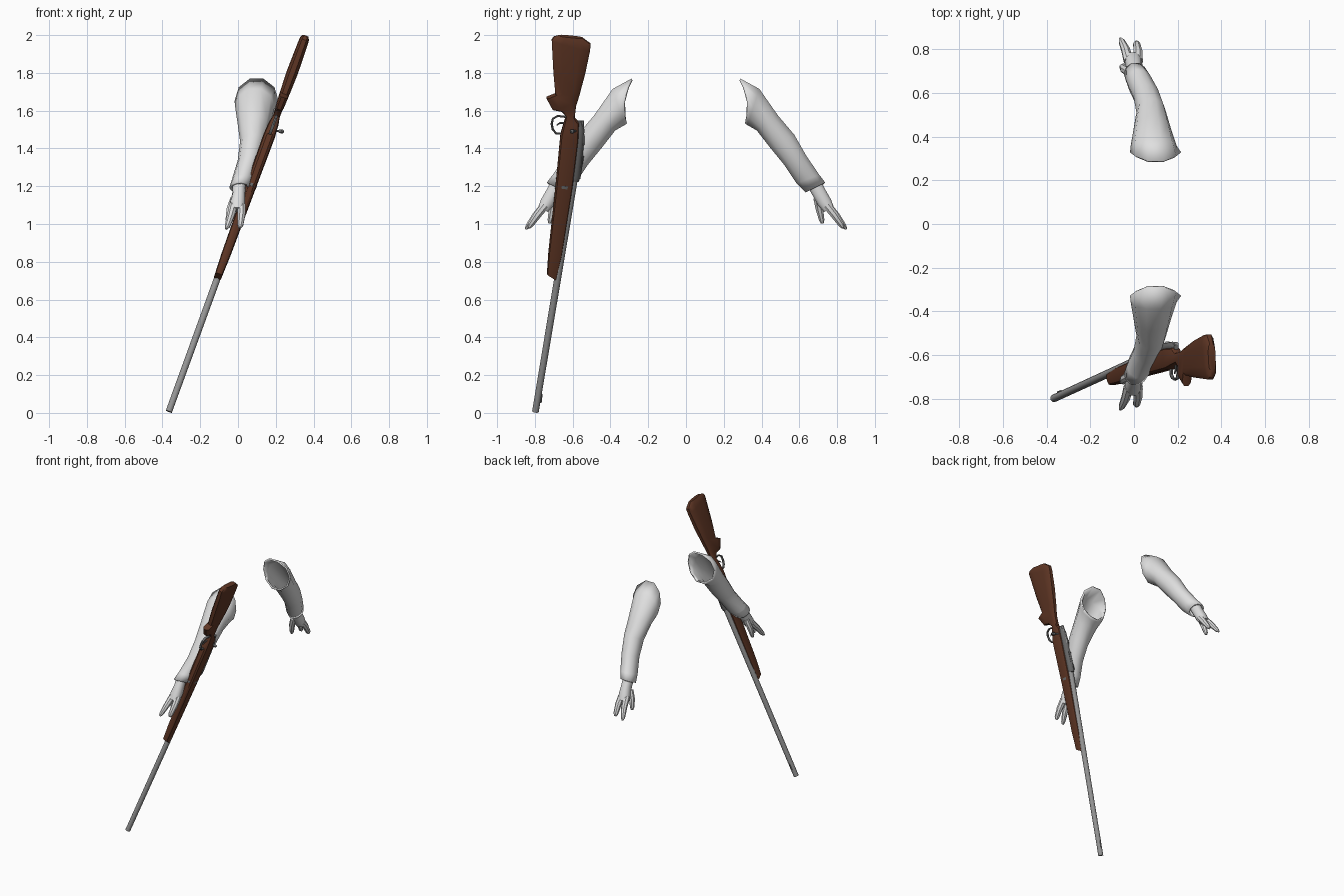
import bpy, bmesh, math
from mathutils import Vector as V

if "Cube" in bpy.data.objects:
    bpy.data.objects.remove(bpy.data.objects["Cube"])


def material(name, rgb):
    m = bpy.data.materials.new(name)
    m.diffuse_color = (*rgb, 1)
    m.use_nodes = True
    m.node_tree.nodes["Principled BSDF"].inputs["Base Color"].default_value = m.diffuse_color
    return m


WHITE = material("pale_grey", (0.74, 0.74, 0.74))
WOOD = material("brown_wood", (0.115, 0.037, 0.018))
STEEL = material("barrel_grey", (0.31, 0.31, 0.31))
DARK = material("dark_metal", (0.14, 0.14, 0.14))


def loft(name, rings, mat, caps=True, angle=40):
    """Skin a list of equal-length point rings."""
    bm = bmesh.new()
    vs = [[bm.verts.new(p) for p in r] for r in rings]
    n = len(vs[0])
    for a, b in zip(vs, vs[1:]):
        for i in range(n):
            j = (i + 1) % n
            bm.faces.new((a[i], a[j], b[j], b[i]))
    if caps:
        bm.faces.new(vs[0])
        bm.faces.new(vs[-1])
    bmesh.ops.recalc_face_normals(bm, faces=bm.faces)
    me = bpy.data.meshes.new(name)
    bm.to_mesh(me)
    bm.free()
    me.materials.append(mat)
    ob = bpy.data.objects.new(name, me)
    bpy.context.collection.objects.link(ob)
    bpy.ops.object.select_all(action='DESELECT')
    ob.select_set(True)
    bpy.context.view_layer.objects.active = ob
    bpy.ops.object.shade_smooth_by_angle(angle=math.radians(angle))
    return ob


def ellipse(c, a, b, n, power=1.0):
    """Ring around c with half axes a and b; power < 1 squares it off."""
    pts = []
    for i in range(n):
        t = 2 * math.pi * (i + 0.5) / n
        ca, sa = math.cos(t), math.sin(t)
        pts.append(c + a * math.copysign(abs(ca) ** power, ca)
                   + b * math.copysign(abs(sa) ** power, sa))
    return pts


def tube(name, pts, radii, mat, n=8, side=V((1, 0, 0)), flat=1.0):
    """Tapered tube along a path; flat scales the width along side."""
    pts = [V(p) for p in pts]
    rings = []
    for i, p in enumerate(pts):
        d = (pts[min(i + 1, len(pts) - 1)] - pts[max(i - 1, 0)]).normalized()
        s = (side - d * side.dot(d)).normalized()
        rings.append(ellipse(p, s * radii[i] * flat, d.cross(s) * radii[i], n))
    return loft(name, rings, mat)


# ---- rifle: lies in a plane leaning towards +x ----
SIDE = V((0.94, 0, -0.342))


def rifle(y, z, w=0.0):
    return V((-0.365 + 0.364 * (z - 0.01), y, z)) + SIDE * w


# stock: lower edge y,z / upper edge y,z / half thickness
stock = [
    (-.736, .737, -.685, .706, .020), (-.728, .85, -.655, .83, .025),
    (-.690, 1.20, -.597, 1.20, .029), (-.664, 1.474, -.566, 1.45, .032),
    (-.648, 1.53, -.566, 1.535, .027), (-.635, 1.572, -.590, 1.563, .019),
    (-.658, 1.597, -.582, 1.63, .020), (-.704, 1.607, -.574, 1.655, .023),
    (-.738, 1.670, -.564, 1.69, .026), (-.690, 1.688, -.556, 1.72, .027),
    (-.700, 1.80, -.535, 1.80, .031), (-.709, 1.975, -.510, 1.92, .027),
    (-.697, 1.990, -.507, 1.953, .025), (-.670, 1.998, -.550, 1.986, .018),
]
rings = []
for y0, z0, y1, z1, w in stock:
    lo, hi = rifle(y0, z0), rifle(y1, z1)
    rings.append(ellipse((lo + hi) / 2, (hi - lo) / 2 * 1.04, SIDE * w, 12, 0.6))
loft("stock", rings, WOOD, angle=35)

tube("barrel", [rifle(-.797, .007), rifle(-.588, 1.26)], [.0175, .019], STEEL, 14, SIDE)
tube("front_sight", [rifle(-.775, .055), rifle(-.767, .10)], [.011, .008], DARK, 6, SIDE, .4)
tube("receiver", [rifle(-.588, 1.23), rifle(-.583, 1.25), rifle(-.565, 1.42),
                  rifle(-.560, 1.50), rifle(-.563, 1.545)],
     [.021, .025, .024, .022, .012], DARK, 10, SIDE)
tube("rear_sight", [rifle(-.567, 1.24), rifle(-.552, 1.36)], [.008, .012], DARK, 6, SIDE)
tube("bolt", [rifle(-.548, 1.42), rifle(-.550, 1.545)], [.011, .011], STEEL, 8, SIDE)
tube("stock_band", [rifle(-.6435, 1.195), rifle(-.641, 1.21)], [.051, .051], DARK, 12, SIDE, .6)
# bolt handle with its knob
tube("bolt_handle", [(.170, -.560, 1.493), (.205, -.59, 1.493), (.225, -.60, 1.491)],
     [.007, .006, .006], DARK, 8, V((0, 0, 1)))
tube("bolt_knob", [(.215, -.597, 1.491), (.222, -.6, 1.491), (.236, -.606, 1.49), (.243, -.609, 1.49)],
     [.005, .011, .011, .004], DARK, 8, V((0, 0, 1)))
# trigger and guard
guard = [(-.635, 1.567), (-.680, 1.572), (-.705, 1.557), (-.711, 1.53),
         (-.705, 1.50), (-.688, 1.48), (-.650, 1.478)]
tube("trigger_guard", [rifle(*p) for p in guard], [.006] * 7, DARK, 6, SIDE, 1.5)
tube("trigger", [rifle(-.64, 1.535), rifle(-.668, 1.535), rifle(-.685, 1.522)],
     [.006, .005, .003], DARK, 6, SIDE)

# ---- arms: sleeve top y,z / bottom y,z / x range ----
sleeve = [
    (.288, 1.772, .312, 1.530, -.015, .212), (.389, 1.717, .325, 1.521, -.012, .192),
    (.489, 1.574, .373, 1.495, .000, .168), (.574, 1.474, .447, 1.400, .013, .145),
    (.638, 1.362, .521, 1.310, .000, .120), (.706, 1.262, .585, 1.214, -.030, .082),
    (.738, 1.220, .632, 1.167, -.045, .058),
]
# palm: centre, half depth vector (y,z), half width
palm = [
    ((.006, .672, 1.225), (.036, .018), .036), ((.004, .705, 1.165), (.034, .018), .034),
    ((-.002, .733, 1.115), (.036, .016), .040), ((-.004, .757, 1.075), (.028, .012), .038),
]
fingers = [
    ("outer_fingers", [(-.024, .745, 1.10), (-.038, .795, 1.045), (-.056, .835, .99), (-.062, .848, .974)],
     [.024, .021, .015, .007]),
    ("inner_fingers", [(.018, .745, 1.10), (.018, .785, 1.05), (.012, .823, .996), (.010, .832, .98)],
     [.024, .022, .017, .008]),
    ("thumb", [(-.020, .695, 1.135), (-.042, .707, 1.075), (-.052, .719, 1.02), (-.053, .722, 1.003)],
     [.022, .021, .015, .008]),
]


def mirror(p, s):
    return V((p[0], p[1] * s, p[2]))


for label, s in (("near", -1), ("far", 1)):
    rings = []
    for k, (yt, zt, yb, zb, x0, x1) in enumerate(sleeve):
        c = V(((x0 + x1) / 2, (yt + yb) / 2, (zt + zb) / 2))
        ring = ellipse(c, V((0, yt - yb, zt - zb)) / 2 * 1.03, V((x1 - x0, 0, 0)) / 2 * 1.03, 10)
        if k == 0:  # scooped shoulder opening
            for p in ring:
                p.y += 0.028 * (1 - ((p.z - c.z) / 0.12) ** 2)
        rings.append([mirror(p, s) for p in ring])
    ob = loft(label + "_sleeve", rings, WHITE, caps=False, angle=50)
    sol = ob.modifiers.new("cloth", 'SOLIDIFY')
    sol.thickness = 0.012
    sol.offset = -1

    rings = [[mirror(p, s) for p in ellipse(V(c), V((0, *a)), V((w, 0, 0)), 10, .85)]
             for c, a, w in palm]
    loft(label + "_palm", rings, WHITE, angle=50)
    for name, pts, r in fingers:
        tube(label + "_" + name, [mirror(p, s) for p in pts], r, WHITE, 8)
